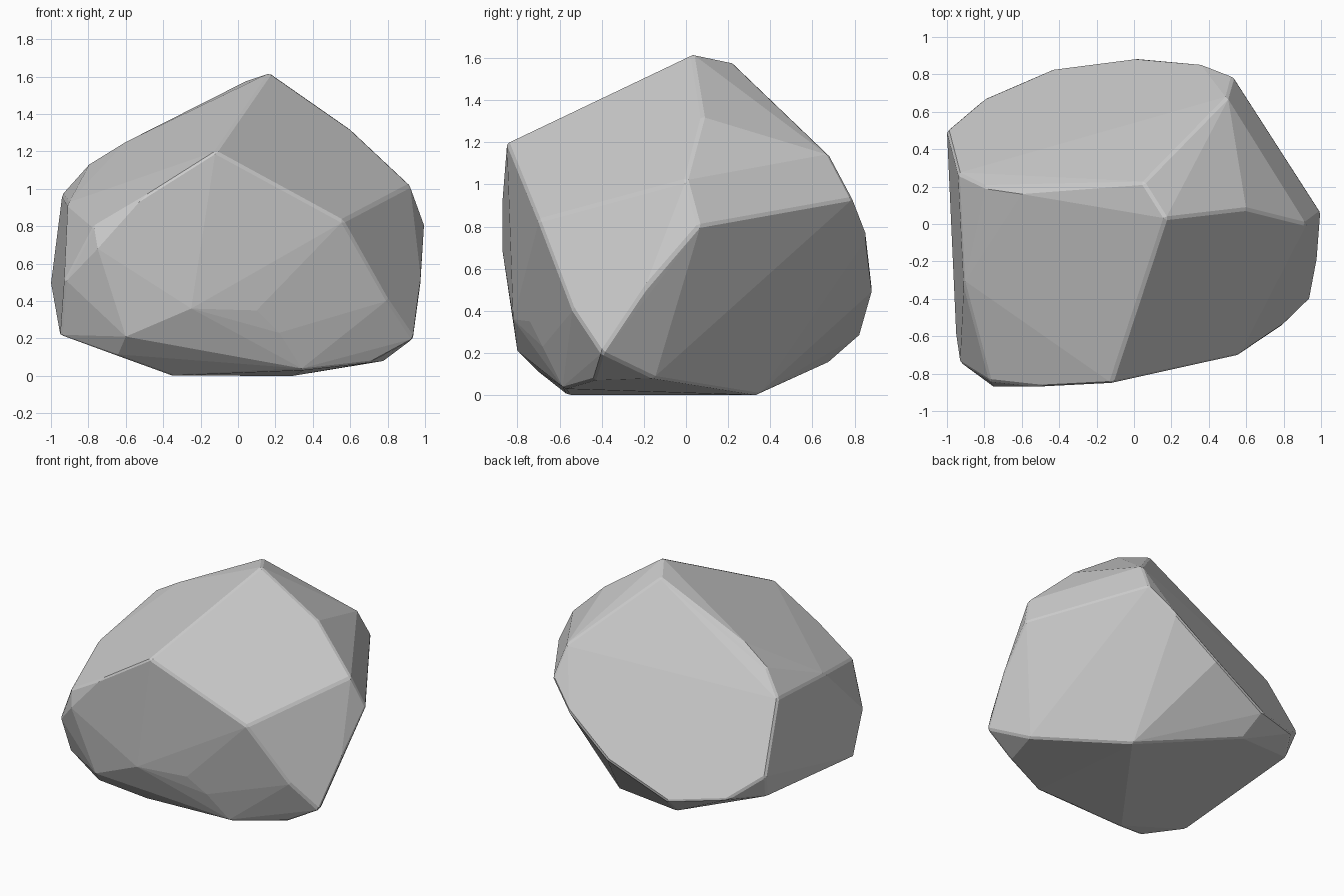
import bpy, bmesh, math

if "Cube" in bpy.data.objects:
    bpy.data.objects.remove(bpy.data.objects["Cube"])

# Corner points of the chipped boulder, grouped by region
crown = [(.17, .03, 1.62), (.05, .22, 1.58), (.60, .08, 1.32), (.50, .68, 1.14),
         (.92, .0, 1.02), (-.12, -.85, 1.2), (-.6, .16, 1.25), (-.8, .2, 1.13)]
left_side = [(-.94, .27, .97), (-.91, -.32, .92), (-.93, -.74, .5), (-.98, .4, .7),
             (-.95, -.6, .22), (-1, .5, .5), (-.96, .43, .32), (-.96, .06, .28)]
front_side = [(-.5, -.87, .96), (-.77, -.84, .8), (-.75, -.87, .68), (-.6, -.8, .21),
              (-.25, -.82, .36), (.1, -.74, .35), (.22, -.68, .23), (.56, -.7, .83)]
right_side = [(.8, -.54, .41), (.94, -.4, .2), (.98, -.2, .5), (1, .06, .8)]
back_side = [(.53, .79, .93), (.35, .86, .75), (.02, .89, .5),
             (-.43, .83, .29), (-.8, .67, .34), (-.39, .67, .15)]
underside = [(.35, -.58, .03), (-.35, -.56, 0), (-.65, -.7, .11),
             (.3, .34, 0), (.78, -.15, .08), (.7, -.44, .07)]

# Wrap the corners into one closed faceted stone
bm = bmesh.new()
for p in crown + left_side + front_side + right_side + back_side + underside:
    bm.verts.new(p)
bmesh.ops.convex_hull(bm, input=bm.verts[:])
bmesh.ops.delete(bm, geom=[v for v in bm.verts if not v.link_faces], context='VERTS')

# Merge nearly coplanar triangles into broad flat facets
bmesh.ops.dissolve_limit(bm, angle_limit=math.radians(4),
                         verts=bm.verts[:], edges=bm.edges[:])
bmesh.ops.recalc_face_normals(bm, faces=bm.faces[:])

mesh = bpy.data.meshes.new("boulder")
bm.to_mesh(mesh)
bm.free()
boulder = bpy.data.objects.new("boulder", mesh)
bpy.context.collection.objects.link(boulder)

# Narrow worn edges between the main facets
worn = boulder.modifiers.new("worn_edges", 'BEVEL')
worn.width = 0.012
worn.segments = 1
worn.limit_method = 'ANGLE'
worn.angle_limit = math.radians(30)
